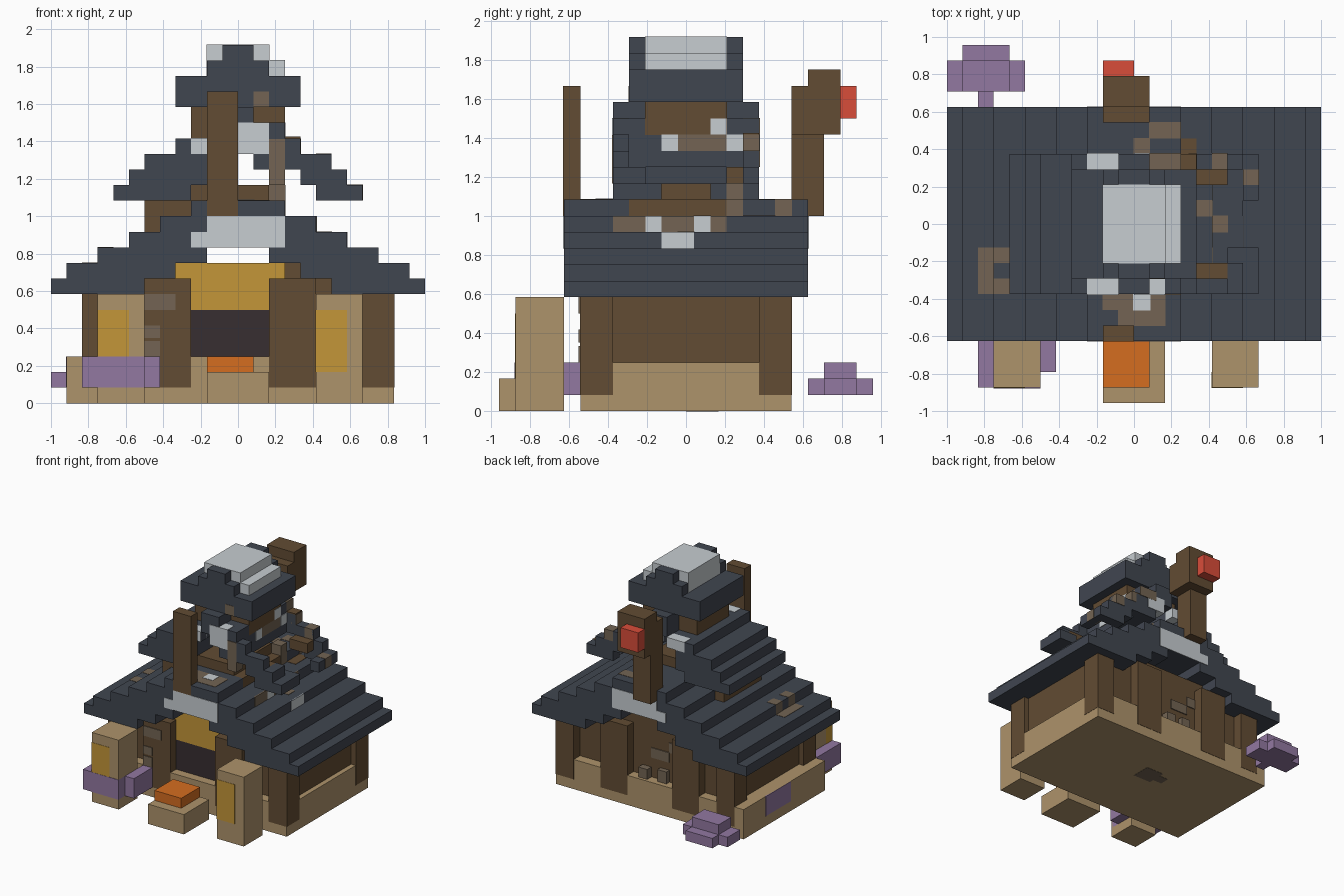
import bpy, bmesh
from mathutils import Vector, Matrix

cube = bpy.data.objects.get("Cube")
if cube:
    bpy.data.objects.remove(cube, do_unlink=True)

U = 1 / 12          # one block
E = 0.03            # small overlap for painted plates, in blocks


def material(name, rgb):
    lin = [((c / 255 + 0.055) / 1.055) ** 2.4 for c in rgb] + [1]
    m = bpy.data.materials.new(name)
    m.use_nodes = True
    m.diffuse_color = lin
    m.node_tree.nodes["Principled BSDF"].inputs["Base Color"].default_value = lin
    return m


SLATE = material("slate roof", (64, 70, 80))
TIMBER = material("brown timber", (98, 76, 51))
STONE = material("tan stone", (174, 147, 107))
GOLD = material("gold panel", (195, 150, 57))
PURPLE = material("purple blossom", (146, 120, 161))
PALE = material("pale grey", (199, 205, 209))
RUBBLE = material("taupe rubble", (115, 100, 83))
DOOR = material("dark doorway", (55, 46, 49))
ORANGE = material("orange box", (213, 109, 32))
RED = material("red lantern", (217, 77, 58))


def part(name, mat, *boxes, grow=0):
    """One object made of boxes (x0, x1, y0, y1, z0, z1) measured in blocks."""
    bm = bmesh.new()
    for x0, x1, y0, y1, z0, z1 in boxes:
        size = Vector((x1 - x0, y1 - y0, z1 - z0)) + Vector((2 * grow,) * 3)
        mid = Vector((x0 + x1, y0 + y1, z0 + z1)) / 2
        bmesh.ops.create_cube(bm, size=1, matrix=Matrix.Translation(mid * U) @ Matrix.Diagonal((*(size * U), 1)))
    me = bpy.data.meshes.new(name)
    bm.to_mesh(me)
    bm.free()
    me.materials.append(mat)
    ob = bpy.data.objects.new(name, me)
    bpy.context.collection.objects.link(ob)
    return ob


# Plinth and timber walls
part("plinth", STONE, (-11, 10, -6.5, 6.5, 0, 3))
part("side_walls", TIMBER, (-9.5, -8.5, -5.5, 5.5, 3, 7.5), (8.5, 9.5, -5.5, 5.5, 3, 7.5))
part("front_wall", TIMBER, (-9, 9, -5.5, -4.5, 3, 8), (-4, 4, -5.5, -4.5, 8, 9))
part("back_wall", TIMBER, (-9, 9, 4.5, 5.5, 3, 8), (-4, 4, 4.5, 5.5, 8, 9))
part("doorway", DOOR, (-3, 2, -5.6, -5.4, 3, 6))
part("gold_lintel", GOLD, (-4, 3, -5.6, -5.4, 6, 9))

# Posts, running down over the plinth
posts = []
for x0, x1, top in ((-10, -8, 7), (-6, -3, 8), (2, 5, 8), (8, 10, 7)):
    for s in (-1, 1):
        y0, y1 = sorted((s * (6.5 + E), s * 4.5))
        posts.append((x0, x1 + (E if x1 == 10 else 0), y0, y1, 1, top))
part("posts", TIMBER, *posts)

# Lower stepped roof, hollow underneath, its ridge open below the upper storey
steps = [(-7, 7, -7.5, 7.5, 10, 11), (-5, 5, -7.5, 7.5, 11, 12),
         (-3, 3, -7.5, -3.5, 12, 13), (-3, 3, 2.5, 7.5, 12, 13)]
for z, inner, outer in ((7, 6, 12), (8, 4, 11), (9, 2, 9)):
    steps += [(-outer, -inner, -7.5, 7.5, z, z + 1), (inner, outer, -7.5, 7.5, z, z + 1)]
part("lower_roof", SLATE, *steps)
plaques = []
for y in (-7.5, 7.5):
    plaques += [(-3, 3, y - 0.05, y + 0.05, 10, 11), (-2, 3, y - 0.05, y + 0.05, 11, 12)]
part("gable_plaques", PALE, *plaques)

# Second storey, broken open on the right
part("second_storey_walls", TIMBER, (-6, -3, -3.5, 2.5, 11, 13), (-4, -2, -3.5, 2.5, 13, 14),
     (-4, 3, -3.5, 2.5, 12, 13), (-3, 2, -3.5, 2.5, 13, 14))
left = [(-o, -i, -4.5, 4.5, z, z + 1) for z, i, o in ((13, 3, 8), (14, 2, 7), (15, 2, 6), (16, 1, 4))]
left += [(-1, 0, -4.5, 4.5, 17, 19)]
right = []
for z, inner, outer in ((13, 5, 8), (14, 4, 7), (15, 1, 6), (16, 1, 4), (17, 0, 3), (18, 0, 1)):
    front = -2.5 if z > 16 else -3.5
    right += [(inner, outer, -4.5, front, z, z + 1),
              (inner, outer, 2.5 if z > 16 else 3.5, 4.5, z, z + 1)]
# eave stubs and the strip still hanging under the cap
right += [(6, 8, -3.5, -1.5, 13, 14), (6, 7, -3.5, -2.5, 14, 15), (7, 8, 1.5, 3.5, 13, 14),
          (1, 3, -3.5, 3.5, 15, 17)]
part("second_roof_left", SLATE, *left)
part("second_roof_right", SLATE, *right)
part("second_gable_plaques", PALE, (0, 2, -4.55, -3.5, 16, 18 + E), (0, 2, 3.5, 4.55, 16, 17.5),
     (-3, -1, -4.55, -3.5, 16, 17 + E), (-3, -1, 3.5, 4.55, 16, 17 + E))

# Top storey and cap roof
part("top_storey_walls", TIMBER, (-3, 3, -2.5, 2.5, 17, 19), grow=E)
part("cap_roof", SLATE, (-4, 4, -3.5, 3.5, 19, 21), (-2, 2, -3.5, 3.5, 21, 22), (-1, 1, -3.5, 3.5, 22, 23))
part("cap_slab", PALE, (-2, 3, -2.5, 2.5, 21, 22), (-2, 2, -2.5, 2.5, 22, 23), grow=0.02)

# Poles and back lantern
part("front_pole", TIMBER, (-2, 0, -7.55, -6.5, 12, 20))
part("back_pole", TIMBER, (-2, 0, 6.5, 8.5, 12, 17))
part("lantern_bracket", TIMBER, (-2, 1, 6.5, 9.5, 17, 20), (-2, 1, 7.5, 9.5, 20, 21))
part("lantern", RED, (-2, 0, 9.5, 10.5, 18, 20))

# Front pillars with gold panels, and the offering box
part("front_pillars", STONE, (-9, -6, -10.5, -7.5, 0, 7), (5, 8, -10.5, -7.5, 0, 7))
part("pillar_panels", GOLD, (-9 - E, -7, -10.5 - E, -9.5, 3, 6), (5 - E, 7, -10.5 - E, -9.5, 2, 6))
part("offering_base", STONE, (-2, 2, -11.5, -7.5, 0, 2))
part("offering_box", ORANGE, (-2, 1, -10.5, -7.5, 2, 3))

# Blossoms around the pillar, on the plinth side and behind
part("front_blossom", PURPLE, (-10, -9, -10.5, -6.5, 1, 3), (-9, -6, -10.55, -9.5, 1, 3),
     (-6, -5, -9.5, -6.5, 1, 3))
part("side_blossom", PURPLE, (-11 - E, -10.9, -1, 3, 1, 3))
part("back_blossom", PURPLE, (-12, -7, 8.5, 10.5, 1, 2), (-11, -8, 10.5, 11.5, 1, 2),
     (-10, -9, 7.5, 8.5, 1, 2), (-11, -8, 8.5, 10.5, 2, 3))

# Rubble set into the broken ridge and the right slope
part("ridge_rubble", RUBBLE, (-2, 2, -5.5, -4.5, 12, 13), (-1, 2, -6.5, -5.5, 12, 13),
     (0, 1, 4.5, 5.5, 12, 13), (1, 3, 5.5, 6.5, 12, 13), (4, 5, 0.5, 1.5, 11, 12), (5, 6, -0.5, 0.5, 10, 11),
     grow=E)
part("ridge_pale_block", PALE, (0, 1, -5.5, -4.5, 12.2, 13), grow=2 * E)
part("slope_rubble", RUBBLE, (4.9, 5 + E, -4.5, 2.5, 11, 12))
part("slope_pale_blocks", PALE, (4.9, 5.06, -2.5, -1.5, 11, 12), (4.9, 5.06, 0.5, 1.5, 11, 12),
     (6.9, 7 + E, -1.5, 0.5, 10, 11))
part("upper_rubble", RUBBLE, (2, 3, -4.56, -3.5, 14, 17 - E), (1, 3, 3.5, 4.56, 17, 18 + E),
     (2.5, 3 + E, -1.5, 2.5, 16, 17), (1, 2, -3.5 - E, -3, 19, 20), (5, 6, 3.5, 4.55, 15, 16 + E),
     (3.5, 4 + E, 3.5, 4.5 + E, 16, 17), (7, 8 + E, 2.5, 3.5, 13, 14 + E), (2, 3 + 2 * E, 2.5, 3.5, 12, 14))
part("upper_pale_blocks", PALE, (2.5, 3.06, -1.5, -0.5, 16, 17), (2.5, 3.06, 1.5, 2.5, 17, 18),
     (2.5, 3.06, 2.5, 3.5, 16, 17))
part("splinters", TIMBER, (4, 6, 2.5, 3.5, 14, 15), (4, 6, -3.5, -2.5, 14, 15), (3, 4, 3.5, 5.5, 11, 12 + E),
     (3, 4, 3.5, 4.5, 17, 17.1))

# Weathered patches
part("roof_patch", RUBBLE, (-10, -9, -4.5, -1.5, 8.5, 9 + E), (-9 - E, -8, -4.5, -3.5, 9, 10 + E),
     (-9 - E, -8, -2.5, -1.5, 9, 10 + E))
part("post_patch", RUBBLE, (-6, -4, -6.6, -6.5, 6, 7), (-6, -5, -6.6, -6.5, 4.2, 5),
     (-6, -5, -6.6, -6.5, 3, 4))
part("back_wall_rubble", RUBBLE, (-2, 0, 5.4, 5.6, 5, 6), (-3, -2, 5.4, 5.6, 6, 7), (-2, -1, 5.4, 6, 3, 4.2),
     (0, 1, 5.4, 6.2, 3, 4))
part("underside_patch", RUBBLE, (-2, 0, 0, 2, -0.02, 0.1), (-3, -2, 0.5, 1.5, -0.02, 0.1))
